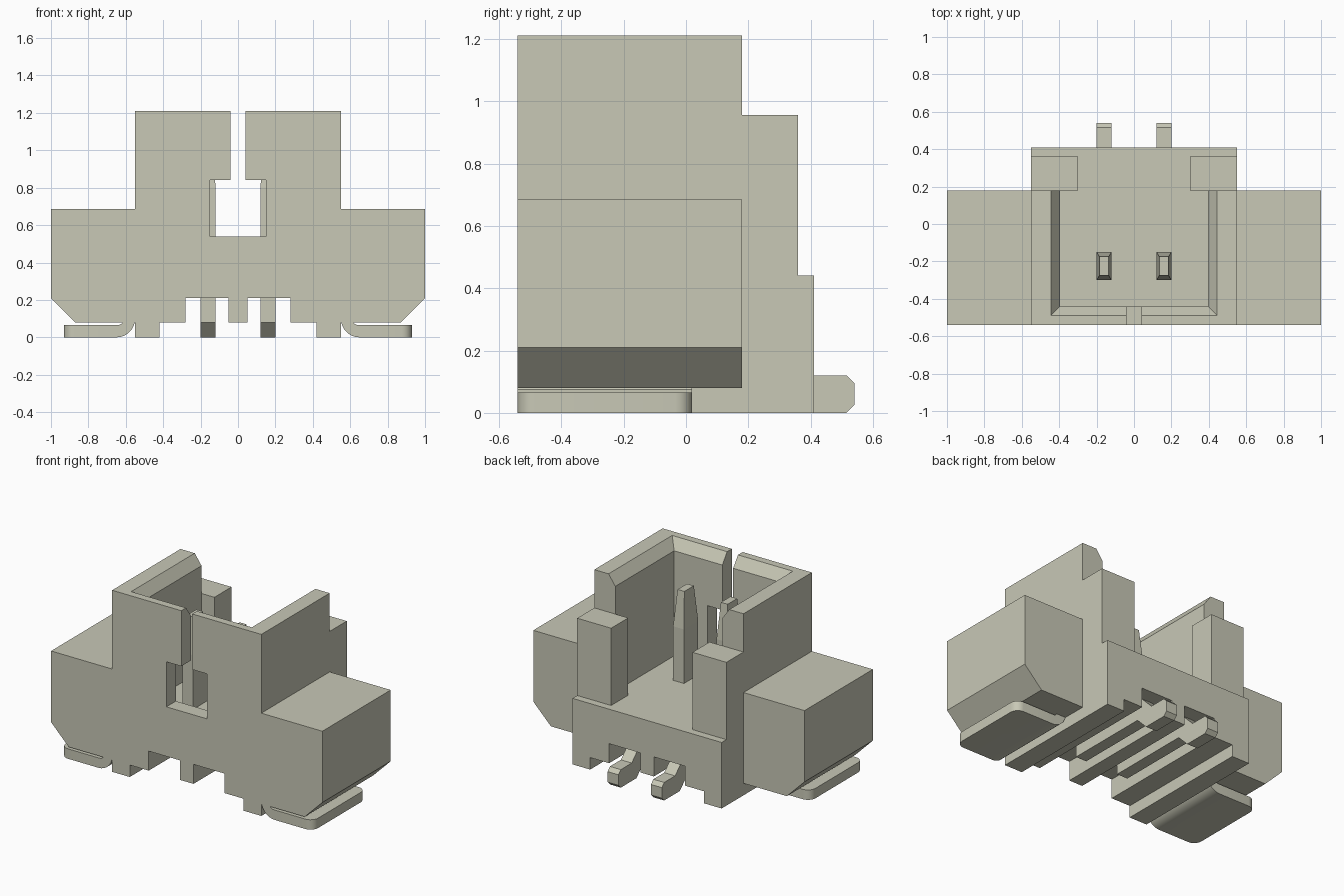
import bpy, bmesh
from math import sin, cos, pi
from mathutils import Vector

cube = bpy.data.objects.get("Cube")
if cube:
    bpy.data.objects.remove(cube, do_unlink=True)

plastic = bpy.data.materials.new("warm_grey")
plastic.use_nodes = True
colour = (0.58, 0.58, 0.47, 1)
plastic.diffuse_color = colour
plastic.node_tree.nodes["Principled BSDF"].inputs["Base Color"].default_value = colour


def finish(name, bm):
    bmesh.ops.recalc_face_normals(bm, faces=bm.faces)
    mesh = bpy.data.meshes.new(name)
    bm.to_mesh(mesh)
    bm.free()
    mesh.materials.append(plastic)
    obj = bpy.data.objects.new(name, mesh)
    bpy.context.collection.objects.link(obj)
    return obj


def prism(name, points, axis, start, end):
    """Extrude an outline along x or y; points are (y, z) or (x, z)."""
    bm = bmesh.new()
    if axis == "x":
        verts = [bm.verts.new((start, a, b)) for a, b in points]
        step = Vector((end - start, 0, 0))
    else:
        verts = [bm.verts.new((a, start, b)) for a, b in points]
        step = Vector((0, end - start, 0))
    face = bm.faces.new(verts)
    grown = bmesh.ops.extrude_face_region(bm, geom=[face], use_keep_orig=True)
    moved = [g for g in grown["geom"] if isinstance(g, bmesh.types.BMVert)]
    bmesh.ops.translate(bm, verts=moved, vec=step)
    return finish(name, bm)


def loft(name, rings):
    """Stack rectangles given as (z, x0, x1, y0, y1)."""
    bm = bmesh.new()
    loops = [[bm.verts.new(p) for p in ((x0, y0, z), (x1, y0, z), (x1, y1, z), (x0, y1, z))]
             for z, x0, x1, y0, y1 in rings]
    for low, high in zip(loops, loops[1:]):
        for i in range(4):
            j = (i + 1) % 4
            bm.faces.new((low[i], low[j], high[j], high[i]))
    bm.faces.new(loops[0])
    bm.faces.new(loops[-1])
    return finish(name, bm)


def box(name, x0, x1, y0, y1, z0, z1):
    return loft(name, [(z0, x0, x1, y0, y1), (z1, x0, x1, y0, y1)])


def cut(target, cutter):
    cutter.hide_render = True
    mod = target.modifiers.new("cut", "BOOLEAN")
    mod.operation = "DIFFERENCE"
    mod.solver = "EXACT"
    mod.object = cutter
    bpy.context.view_layer.objects.active = target
    bpy.ops.object.modifier_apply(modifier=mod.name)
    bpy.data.objects.remove(cutter, do_unlink=True)


def mirrored(half):
    return half + [(-x, z) for x, z in reversed(half)]


FRONT, BACK, REAR = -0.54, 0.18, 0.41

# Underside grooves shared by the housing and the rear of the base
grooves = [(0.05, 0.08), (0.05, 0.21), (0.28, 0.21), (0.28, 0.08),
           (0.42, 0.08), (0.42, 0), (0.55, 0)]

# Housing with side blocks, hollowed by a flared socket
shoulders = [(0.55, 0.08), (0.87, 0.08), (1, 0.21), (1, 0.685), (0.55, 0.685), (0.55, 1.21)]
housing = prism("housing", mirrored(grooves + shoulders), "y", FRONT, BACK)
cut(housing, loft("socket_cutter", [
    (0.44, -0.395, 0.395, -0.44, 0.3),
    (1.14, -0.395, 0.395, -0.44, 0.3),
    (1.21, -0.445, 0.445, -0.49, 0.3),
    (1.26, -0.48, 0.48, -0.525, 0.3)]))
cut(housing, box("window_cutter", -0.15, 0.15, -0.6, -0.4, 0.54, 0.84))
cut(housing, box("slot_cutter", -0.04, 0.04, -0.6, -0.4, 0.8, 1.3))

# Rear of the base
prism("rear_base", mirrored(grooves + [(0.55, 0.44)]), "y", BACK, REAR)

# Solder tab outline: flat foot with a bend up into the housing
bend = [(0.65 - 0.1 * sin(a), 0.1 - 0.1 * cos(a)) for a in [i * pi / 16 for i in range(8)]]
tab_outline = [(0.93, 0)] + bend + [(0.55, 0.09), (0.615, 0.09), (0.62, 0.075),
                                    (0.635, 0.066), (0.93, 0.066)]

# Contact foot outline: runs in the groove, steps down, ends in a chamfered toe
foot_outline = [(-0.3, 0.08), (0.27, 0.08), (0.35, 0), (0.515, 0), (0.54, 0.025),
                (0.54, 0.095), (0.515, 0.12), (0.4, 0.12), (0.31, 0.21), (-0.3, 0.21)]

for side, s in (("left", 1), ("right", -1)):
    # Rear guide posts
    x0, x1 = sorted((s * 0.3, s * 0.55))
    box(side + "_rear_post", x0, x1, BACK, 0.36, 0.44, 0.955)

    # Contact pin with tapered tip, and its foot
    x0, x1 = sorted((s * 0.12, s * 0.2))
    loft(side + "_pin", [(0.2, x0, x1, -0.3, -0.15),
                         (0.8, x0, x1, -0.3, -0.15),
                         (1.04, x0 + 0.015, x1 - 0.015, -0.275, -0.175)])
    prism(side + "_pin_foot", foot_outline, "x", x0, x1)

    # Solder tab with rounded outer corners
    tab = prism(side + "_solder_tab", [(s * x, z) for x, z in tab_outline], "y", FRONT, 0.02)
    bm = bmesh.new()
    bm.from_mesh(tab.data)
    corners = [e for e in bm.edges if all(abs(v.co.x) > 0.92 for v in e.verts)
               and abs(e.verts[0].co.z - e.verts[1].co.z) > 0.03]
    bmesh.ops.bevel(bm, geom=corners, offset=0.055, segments=6, profile=0.5, affect="EDGES")
    bm.to_mesh(tab.data)
    bm.free()
    bpy.ops.object.select_all(action="DESELECT")
    tab.select_set(True)
    bpy.context.view_layer.objects.active = tab
    bpy.ops.object.shade_smooth_by_angle()
